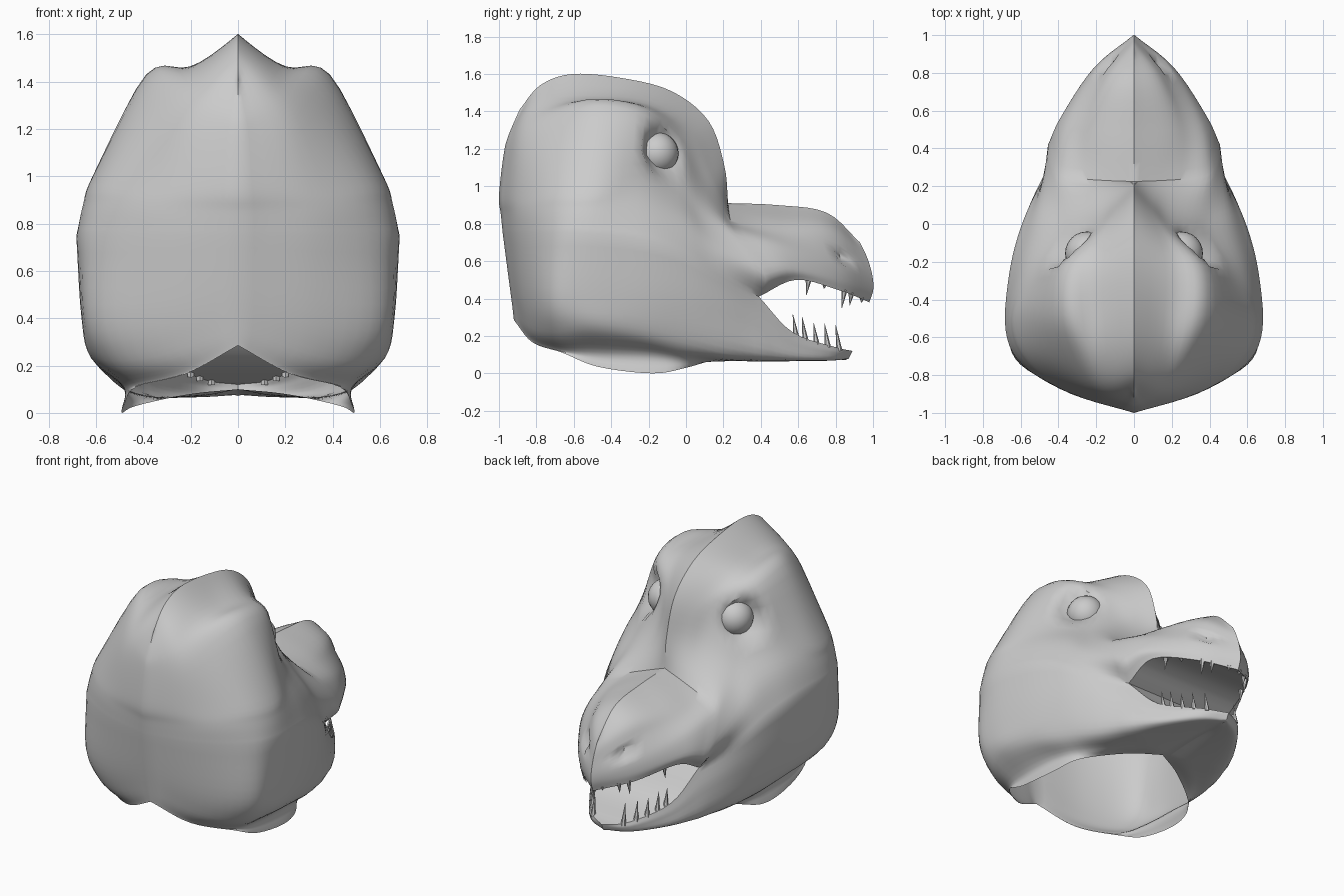
import bpy, bmesh
from math import radians
from mathutils import Vector, Matrix

cube = bpy.data.objects.get("Cube")
if cube:
    bpy.data.objects.remove(cube)

STEPS = 5          # subdivisions between neighbouring guide points
CORNER = 7         # guide point where the mouth opens

grey = bpy.data.materials.new("plain grey")
grey.use_nodes = True
grey.diffuse_color = (0.6, 0.6, 0.6, 1)
grey.node_tree.nodes["Principled BSDF"].inputs["Base Color"].default_value = grey.diffuse_color


def finish(name, bm, angle):
    """Turn a bmesh into a shaded object."""
    mesh = bpy.data.meshes.new(name)
    bm.to_mesh(mesh)
    bm.free()
    mesh.materials.append(grey)
    obj = bpy.data.objects.new(name, mesh)
    bpy.context.collection.objects.link(obj)
    bpy.ops.object.select_all(action='DESELECT')
    obj.select_set(True)
    bpy.context.view_layer.objects.active = obj
    bpy.ops.object.shade_smooth_by_angle(angle=radians(angle))


def spline(points):
    """Smooth curve through the points, straight at both ends."""
    pts = [2 * points[0] - points[1], *points, 2 * points[-1] - points[-2]]
    out = []
    for a, b, c, d in zip(pts, pts[1:], pts[2:], pts[3:]):
        for i in range(STEPS):
            t = i / STEPS
            out.append(b + (c - a) * t / 2 + (a - 2.5 * b + 2 * c - d / 2) * t * t
                       + (1.5 * (b - c) + (d - a) / 2) * t ** 3)
    return out + [points[-1].copy()]


def guide(*points):
    return [Vector(p) for p in points]


# Guide curves, each running from the back seam round the side to the snout
ridge = [Vector((0, y, z)) for y, z in (
    (-.89, 1.41), (-.78, 1.54), (-.61, 1.6), (-.35, 1.58), (-.08, 1.51), (.12, 1.35),
    (.205, 1.11), (.225, .91), (.48, .9), (.75, .86), (.93, .7))]
crown = guide(
    (0, -.95, 1.27), (.12, -.86, 1.38), (.17, -.7, 1.45), (.2, -.48, 1.465),
    (.2, -.2, 1.44), (.11, .03, 1.3), (.1, .13, 1.08), (.14, .23, .86),
    (.18, .5, .82), (.12, .77, .78), (0, .96, .64))
brow = guide(
    (0, -.975, 1.17), (.22, -.885, 1.23), (.32, -.71, 1.35), (.385, -.48, 1.43),
    (.37, -.22, 1.38), (.22, -.04, 1.24), (.2, .08, 1.03), (.27, .24, .81),
    (.28, .5, .75), (.17, .78, .69), (0, .985, .57))
temple = guide(
    (0, -1, .95), (.3, -.9, .97), (.54, -.71, 1), (.61, -.48, 1.01),
    (.5, -.25, 1.06), (.37, -.05, 1.01), (.38, .09, .87), (.41, .27, .74),
    (.36, .53, .67), (.2, .82, .58), (0, 1, .5))
lip_fold = guide(
    (0, -.99, .85), (.33, -.9, .86), (.57, -.735, .88), (.655, -.53, .88),
    (.6, -.26, .88), (.52, -.03, .83), (.49, .15, .69), (.455, .42, .53),
    (.385, .57, .56), (.21, .83, .5), (0, 1, .44))
cheek = guide(
    (0, -.98, .75), (.33, -.9, .75), (.59, -.745, .75), (.68, -.56, .75),
    (.66, -.26, .72), (.6, -.02, .64), (.51, .18, .52), (.37, .39, .41))
upper_lip = cheek + guide((.35, .59, .5), (.2, .83, .44), (0, .98, .38))
lower_lip = cheek + guide((.29, .57, .22), (.14, .8, .14), (0, .89, .12))
jaw = guide(
    (0, -.95, .52), (.33, -.87, .42), (.6, -.74, .4), (.66, -.56, .41),
    (.645, -.27, .4), (.59, -.02, .38), (.51, .19, .33), (.4, .4, .25),
    (.3, .58, .15), (.15, .8, .11), (0, .88, .1))
jaw_edge = guide(
    (0, -.93, .37), (.3, -.84, .25), (.53, -.71, .22), (.62, -.52, .24),
    (.6, -.25, .21), (.54, 0, .16), (.47, .2, .11), (.38, .41, .08),
    (.28, .59, .07), (.14, .78, .07), (0, .87, .08))
collar = guide(
    (0, -.922, .3), (.22, -.825, .18), (.43, -.67, .13), (.48, -.48, .115),
    (.48, -.2, .1), (.45, 0, .075), (.32, .2, .065), (.18, .34, .07),
    (.12, .53, .075), (.07, .73, .075), (0, .86, .075))
neck_rim = guide(
    (0, -.92, .285), (.22, -.82, .165), (.43, -.66, .11), (.48, -.47, .035),
    (.49, -.18, 0), (.43, 0, .03), (.2, .17, .08), (0, .27, .1),
    (0, .5, .1), (0, .7, .09), (0, .85, .07))

# Dents for eye sockets and nostrils: centre, radius, push
dents = [(Vector((.34, -.13, 1.18)), .16, Vector((-.05, -.06, 0))),
         (Vector((.15, .85, .62)), .06, Vector((-.035, -.02, 0)))]


def dented(p):
    shift = Vector()
    for centre, radius, push in dents:
        d = (p - centre).length / radius
        if d < 1:
            shift += push * (1 - d ** 3) ** 2
    return p + shift


def add_patch(bm, guides):
    """Loft a smooth sheet across guide curves, on both sides."""
    rows = [spline(g) for g in guides]
    grid = [[dented(p) for p in spline(list(column))] for column in zip(*rows)]
    for side in (1, -1):
        verts = [[bm.verts.new((side * p.x, p.y, p.z)) for p in line] for line in grid]
        for a, b in zip(verts, verts[1:]):
            for i in range(len(a) - 1):
                bm.faces.new((a[i], a[i + 1], b[i + 1], b[i]))


def weld(bm):
    bmesh.ops.remove_doubles(bm, verts=bm.verts[:], dist=0.0005)
    bmesh.ops.recalc_face_normals(bm, faces=bm.faces[:])


# Hollow head, open at the neck and the mouth
bm = bmesh.new()
for guides in ([ridge, crown, brow, temple, lip_fold, upper_lip],
               [lower_lip, jaw, jaw_edge, collar, neck_rim]):
    add_patch(bm, [g[:CORNER + 1] for g in guides])
    add_patch(bm, [g[CORNER:] for g in guides])
weld(bm)
finish("head_shell", bm, 40)

# Palate and mouth floor, spanning from lip to lip
bm = bmesh.new()
for lip in (upper_lip, lower_lip):
    edge = lip[CORNER:]
    add_patch(bm, [edge, [Vector((0, p.y, p.z)) for p in edge]])
weld(bm)
finish("mouth_lining", bm, 40)

# Eyeballs
for name, side in (("left_eye", 1), ("right_eye", -1)):
    bm = bmesh.new()
    bmesh.ops.create_uvsphere(bm, u_segments=24, v_segments=14, radius=.115,
                              matrix=Matrix.Translation((side * .25, -.155, 1.175)))
    finish(name, bm, 60)


def make_teeth(name, lip, teeth, up):
    """Cones set along a lip at the given depths and lengths."""
    bm = bmesh.new()
    curve = spline(lip[CORNER:])
    for y, length in teeth:
        a, b = next(pair for pair in zip(curve, curve[1:]) if pair[1].y >= y)
        p = a.lerp(b, (y - a.y) / (b.y - a.y))
        for side in (1, -1):
            place = Matrix.Translation((side * p.x * .94, y - .01, p.z + up * (length / 2 - .015)))
            tilt = Matrix.Rotation(radians(8 if up > 0 else 172), 4, 'X')
            bmesh.ops.create_cone(bm, segments=6, radius1=.017, radius2=.001,
                                  depth=length, cap_ends=True, matrix=place @ tilt)
    finish(name, bm, 50)


make_teeth("upper_teeth", upper_lip,
           [(.66, .09), (.75, .03), (.85, .1), (.89, .07), (.95, .03)], -1)
make_teeth("lower_teeth", lower_lip,
           [(.59, .12), (.64, .13), (.7, .12), (.76, .13), (.82, .14)], 1)
